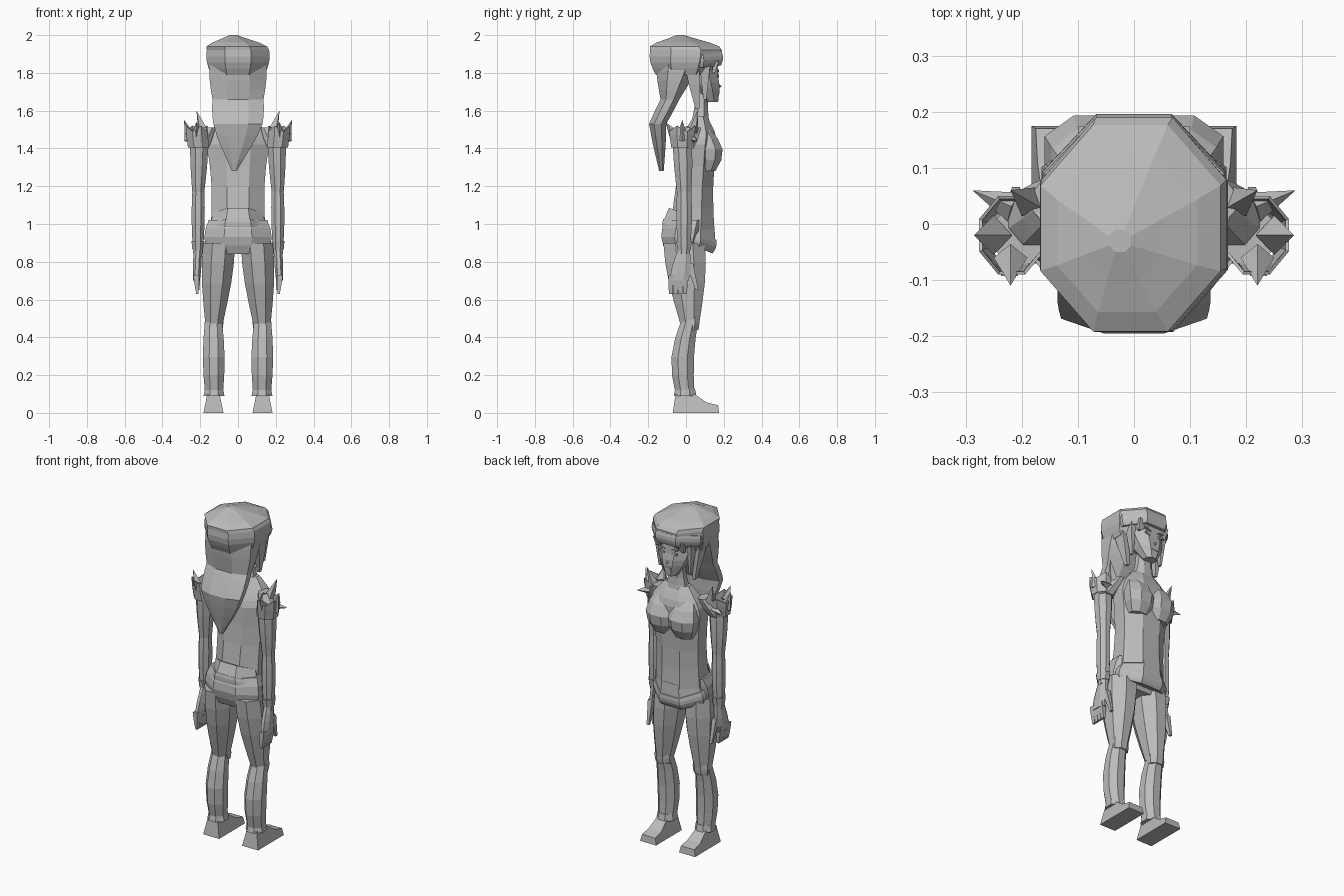
import bpy, bmesh, math
from mathutils import Vector

cube = bpy.data.objects.get("Cube")
if cube:
    bpy.data.objects.remove(cube, do_unlink=True)

colour = (0.5, 0.5, 0.5, 1)
grey = bpy.data.materials.new("plain grey")
grey.use_nodes = True
grey.diffuse_color = colour
grey.node_tree.nodes["Principled BSDF"].inputs["Base Color"].default_value = colour


def finish(name, bm, paired):
    bmesh.ops.recalc_face_normals(bm, faces=bm.faces)
    mesh = bpy.data.meshes.new(name)
    bm.to_mesh(mesh)
    bm.free()
    mesh.materials.append(grey)
    part = bpy.data.objects.new(name, mesh)
    bpy.context.collection.objects.link(part)
    if paired:
        part.modifiers.new("both sides", 'MIRROR')
    return part


def limb(name, low, high, low_size, high_size, bulge=0, sway=0, tilt=0, jagged=0, sides=8):
    """Tapered tube between two points; sizes are half width and half depth.
    The middle swells by bulge and shifts in y by sway; left parts are mirrored."""
    low, high = Vector(low), Vector(high)
    low_size, high_size = Vector(low_size), Vector(high_size)
    steps = 4
    grow = 1 / math.cos(math.pi / sides)
    bm = bmesh.new()
    loops = []
    for step in range(steps + 1):
        t = step / steps
        arch = math.sin(math.pi * t)
        centre = low.lerp(high, t) + Vector((0, sway * arch, 0))
        size = low_size.lerp(high_size, t) * grow * (1 + bulge * arch)
        loop = []
        for i in range(sides):
            angle = 2 * math.pi * (i + 0.5) / sides
            offset = Vector((math.cos(angle) * size.x, math.sin(angle) * size.y, 0))
            point = centre + offset
            point.z += tilt * point.y
            if step == steps:
                point.z += jagged * (i % 2)
            loop.append(bm.verts.new(point))
        loops.append(loop)
    for under, over in zip(loops, loops[1:]):
        for i in range(sides):
            j = (i + 1) % sides
            bm.faces.new((under[i], under[j], over[j], over[i]))
    if not jagged:
        bm.faces.new(loops[0])
        bm.faces.new(loops[-1])
    return finish(name, bm, paired=low.x > 0)


def spike(name, base, tip, radius):
    base, tip = Vector(base), Vector(tip)
    bm = bmesh.new()
    bmesh.ops.create_cone(bm, cap_ends=True, segments=4, radius1=radius, radius2=0,
                          depth=(tip - base).length)
    turn = (tip - base).to_track_quat('Z', 'Y')
    for v in bm.verts:
        v.co = turn @ v.co + (base + tip) / 2
    finish(name, bm, paired=base.x > 0)


def plate(name, centre, size, slope):
    bm = bmesh.new()
    bmesh.ops.create_cube(bm, size=1)
    for v in bm.verts:
        corner = Vector([c * s for c, s in zip(v.co, size)])
        corner.z += slope * corner.x
        v.co = corner + Vector(centre)
    finish(name, bm, paired=True)


# Torso, neck and chest
limb("torso", low=(0, .03, .97), high=(0, .06, 1.42),
     low_size=(.145, .12), high_size=(.165, .1), bulge=-.1)
limb("shoulders", low=(0, .06, 1.42), high=(0, .075, 1.57),
     low_size=(.165, .1), high_size=(.08, .035), bulge=.15, sway=.005)
limb("neck", low=(0, .075, 1.53), high=(0, .085, 1.7),
     low_size=(.075, .05), high_size=(.045, .035), bulge=-.15)
limb("chest", low=(.07, .115, 1.28), high=(.07, .085, 1.51),
     low_size=(.055, .04), high_size=(.05, .035), bulge=.7, sway=.03)

# Hem and belt, lower in front, and hips
limb("shirt_hem", low=(0, .02, .98), high=(0, .03, 1.05),
     low_size=(.15, .135), high_size=(.13, .12), tilt=-.4)
limb("belt", low=(0, .015, .9), high=(0, .02, .98),
     low_size=(.16, .125), high_size=(.155, .14), bulge=.07, tilt=-.4)
limb("hips", low=(0, -.01, .84), high=(0, .01, 1.02),
     low_size=(.155, .09), high_size=(.155, .12), bulge=.15, sway=-.01)

# Legs, knee pads and trouser cuffs
limb("thigh", low=(.127, .02, .47), high=(.1, -.01, .9),
     low_size=(.046, .05), high_size=(.085, .11), bulge=.18)
limb("knee_pad", low=(.127, .03, .44), high=(.127, .03, .51),
     low_size=(.045, .035), high_size=(.045, .04), bulge=.1)
limb("shin", low=(.127, -.005, .1), high=(.13, .02, .49),
     low_size=(.047, .05), high_size=(.045, .045), bulge=.25, sway=-.025)
limb("trouser_cuff", low=(.127, -.005, .09), high=(.127, -.005, .13),
     low_size=(.055, .06), high_size=(.048, .052))

# Shoes, narrower towards the ankle
outline = [(-.07, 0), (.175, 0), (.17, .04), (.11, .055), (.045, .1), (-.055, .1)]
bm = bmesh.new()
walls = [[bm.verts.new((.13 + side * (.053 - z / 5), y, z)) for y, z in outline]
         for side in (-1, 1)]
for wall in walls:
    bm.faces.new(wall)
inner, outer = walls
for i in range(len(outline)):
    bm.faces.new((inner[i - 1], inner[i], outer[i], outer[i - 1]))
finish("shoe", bm, paired=True)

# Arms and wrist bands
limb("forearm", low=(.212, -.01, .84), high=(.21, -.01, 1.17),
     low_size=(.025, .03), high_size=(.032, .038), bulge=.2)
limb("upper_arm", low=(.21, -.01, 1.17), high=(.205, -.02, 1.45),
     low_size=(.032, .038), high_size=(.048, .05), bulge=.1)
limb("shoulder_joint", low=(.205, -.01, 1.4), high=(.15, .04, 1.51),
     low_size=(.048, .05), high_size=(.03, .04), bulge=.1)
limb("wrist_band", low=(.212, -.01, .865), high=(.212, -.01, .91),
     low_size=(.03, .035), high_size=(.034, .042))

# Hands
limb("palm", low=(.22, -.035, .7), high=(.212, -.01, .87),
     low_size=(.018, .05), high_size=(.02, .03), bulge=.2)
for finger in range(4):
    y = -.08 + finger * .025
    limb("finger", low=(.215, y, .63), high=(.222, y, .73),
         low_size=(.006, .01), high_size=(.015, .013), bulge=.1, sides=4)
limb("thumb", low=(.21, .058, .65), high=(.214, .02, .79),
     low_size=(.007, .008), high_size=(.014, .018), sides=4)

# Flared spiked shoulder guards
guard = limb("shoulder_guard", low=(.21, -.02, 1.405), high=(.218, -.02, 1.49),
             low_size=(.055, .058), high_size=(.058, .07), jagged=.03)
guard.modifiers.new("thickness", 'SOLIDIFY').thickness = .006
spike("outer_shoulder_spike", base=(.25, -.02, 1.45), tip=(.285, -.02, 1.55), radius=.035)
spike("front_shoulder_spike", base=(.215, .03, 1.45), tip=(.288, .06, 1.44), radius=.028)
spike("back_shoulder_spike", base=(.22, -.06, 1.47), tip=(.22, -.11, 1.54), radius=.03)
spike("inner_shoulder_spike", base=(.185, .04, 1.49), tip=(.22, .06, 1.6), radius=.03)

# Head and face
limb("jaw", low=(0, .135, 1.645), high=(0, .09, 1.78),
     low_size=(.035, .035), high_size=(.098, .08), bulge=.12)
limb("skull", low=(0, .09, 1.78), high=(0, .065, 1.9),
     low_size=(.098, .08), high_size=(.1, .1))
limb("ear", low=(.1, .05, 1.73), high=(.105, .05, 1.78),
     low_size=(.008, .01), high_size=(.01, .025), sides=4)
spike("nose", base=(0, .165, 1.73), tip=(0, .19, 1.73), radius=.018)
plate("eye", centre=(.042, .17, 1.785), size=(.035, .008, .012), slope=.2)
plate("eyebrow", centre=(.045, .17, 1.81), size=(.045, .009, .007), slope=.25)
plate("lips", centre=(.009, .174, 1.695), size=(.02, .008, .009), slope=-.15)

# Hair, curving out from the nape and ending in a point
limb("upper_hair", low=(0, -.085, 1.66), high=(0, -.04, 1.86),
     low_size=(.135, .05), high_size=(.15, .12), bulge=.05)
limb("lower_hair", low=(0, -.15, 1.53), high=(0, -.085, 1.66),
     low_size=(.13, .045), high_size=(.135, .05), bulge=.03)
limb("hair_tail", low=(-.02, -.13, 1.28), high=(0, -.15, 1.53),
     low_size=(.012, .012), high_size=(.13, .045), bulge=.1)
limb("side_lock", low=(.1, .06, 1.61), high=(.125, .03, 1.86),
     low_size=(.008, .01), high_size=(.02, .035), bulge=.3, sides=4)
limb("front_lock", low=(.1, .1, 1.66), high=(.11, .1, 1.86),
     low_size=(.006, .008), high_size=(.016, .03), sides=4)
limb("fringe", low=(.085, .145, 1.8), high=(.06, .16, 1.86),
     low_size=(.008, .008), high_size=(.04, .014), sides=4)

# Soft peaked cap with a low brim
limb("cap_side", low=(0, -.01, 1.79), high=(0, 0, 1.92),
     low_size=(.14, .15), high_size=(.165, .19), bulge=.08)
limb("cap_top", low=(0, 0, 1.92), high=(-.025, -.03, 2),
     low_size=(.165, .19), high_size=(.02, .02), bulge=.35)
limb("cap_brim", low=(0, .025, 1.82), high=(0, .02, 1.89),
     low_size=(.15, .16), high_size=(.16, .17), bulge=.05, tilt=.1)
